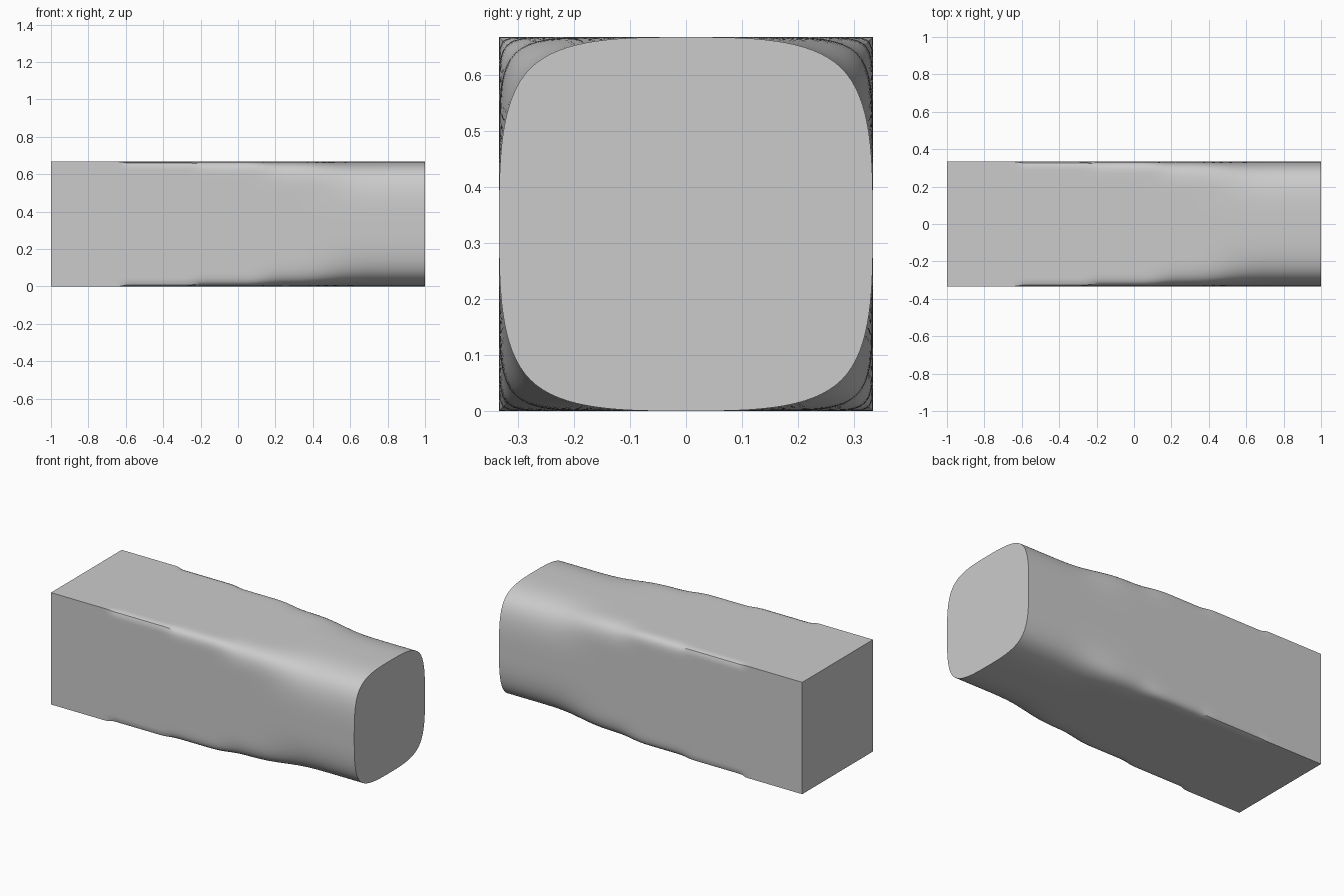
import bpy, bmesh
from mathutils import Matrix

if "Cube" in bpy.data.objects:
    bpy.data.objects.remove(bpy.data.objects["Cube"])

H = 1 / 3                        # half the width and height
SHARPNESS = [10, 3, 2, 1, 0]     # corner sharpness per segment along x

# Box cage: five segments long, two by two in section
bm = bmesh.new()
bmesh.ops.create_cube(bm, size=1, matrix=Matrix.Translation((0, 0, H)) @ Matrix.Diagonal((2, 2 * H, 2 * H, 1)))
cuts = [((x, 0, 0), (1, 0, 0)) for x in (-0.6, -0.2, 0.2, 0.6)]
cuts += [((0, 0, 0), (0, 1, 0)), ((0, 0, H), (0, 0, 1))]
for co, no in cuts:
    bmesh.ops.bisect_plane(bm, geom=bm.verts[:] + bm.edges[:] + bm.faces[:],
                           plane_co=co, plane_no=no)

# Sharp end rims, and corner edges that soften towards +x
crease = bm.edges.layers.float.new("crease_edge")
for e in bm.edges:
    if e.calc_face_angle() < 1:
        continue
    mid = (e.verts[0].co + e.verts[1].co) / 2
    if abs(mid.x) > 0.99:
        e[crease] = 1
    else:
        e[crease] = (SHARPNESS[int((mid.x + 1) / 0.4)] / 10) ** 0.5

mesh = bpy.data.meshes.new("creased_bar")
bm.to_mesh(mesh)
bm.free()
bar = bpy.data.objects.new("creased_bar", mesh)
bpy.context.collection.objects.link(bar)

# Smooth subdivision, baked so that shading can follow the real angles
sub = bar.modifiers.new("Subdivision", 'SUBSURF')
sub.levels = sub.render_levels = 4
sub.quality = 6
bpy.context.view_layer.objects.active = bar
bar.select_set(True)
bpy.ops.object.modifier_apply(modifier=sub.name)
bpy.ops.object.shade_smooth_by_angle()
